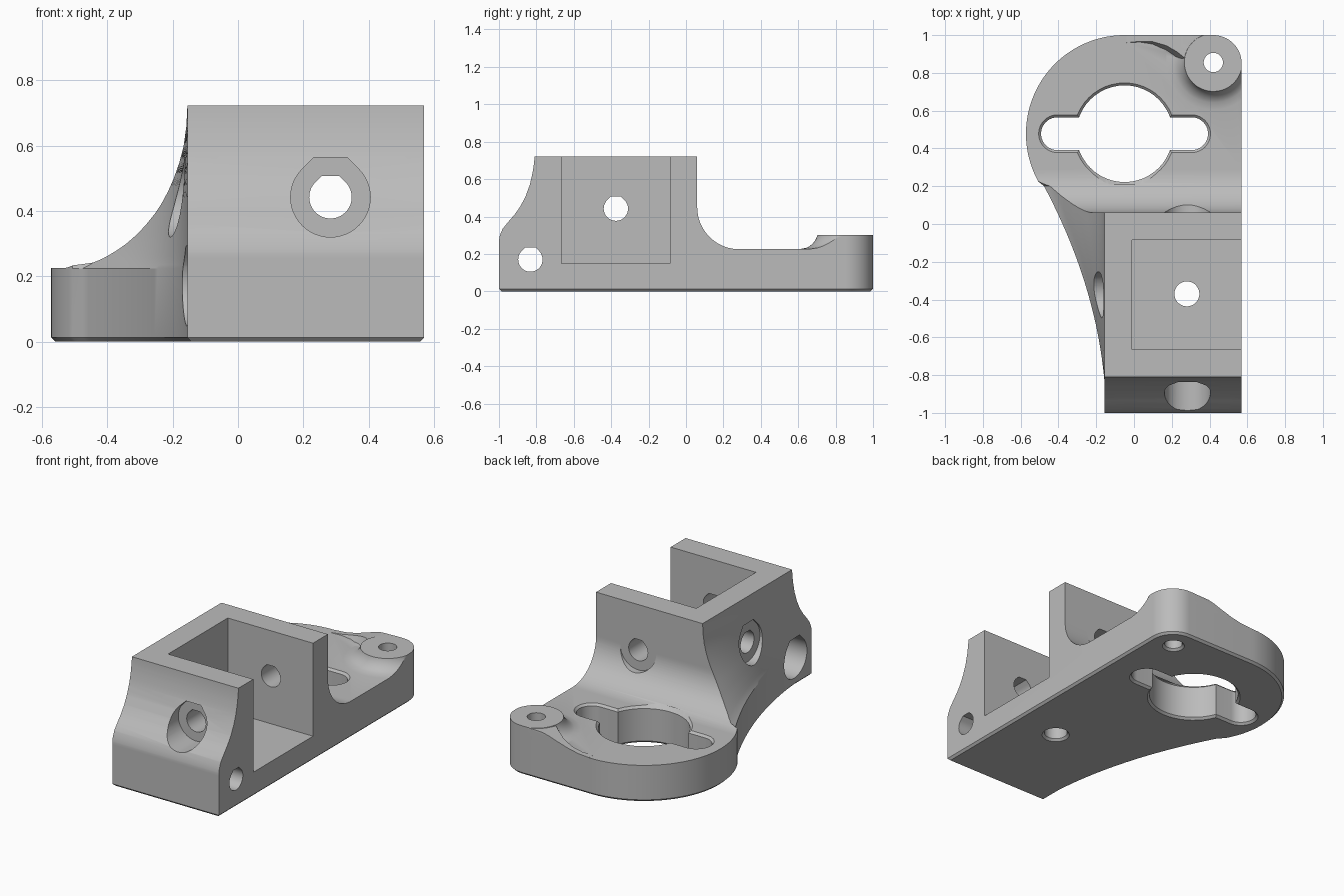
import bpy, bmesh, math
from mathutils import Vector

if "Cube" in bpy.data.objects:
    bpy.data.objects.remove(bpy.data.objects["Cube"])

grey = bpy.data.materials.new("plain grey")
grey.diffuse_color = (0.5, 0.5, 0.5, 1)
grey.use_nodes = True
grey.node_tree.nodes["Principled BSDF"].inputs["Base Color"].default_value = grey.diffuse_color
CH = 0.013  # edge chamfer


def loft(name, rings, hide=True):
    """Closed solid from a stack of rings with equal point counts."""
    bm = bmesh.new()
    vs = [[bm.verts.new(p) for p in r] for r in rings]
    n = len(rings[0])
    for a, b in zip(vs, vs[1:]):
        for i in range(n):
            j = (i + 1) % n
            bm.faces.new((a[i], a[j], b[j], b[i]))
    bm.faces.new(vs[0][::-1])
    bm.faces.new(vs[-1])
    bmesh.ops.recalc_face_normals(bm, faces=bm.faces)
    me = bpy.data.meshes.new(name)
    bm.to_mesh(me)
    bm.free()
    me.materials.append(grey)
    ob = bpy.data.objects.new(name, me)
    bpy.context.collection.objects.link(ob)
    ob.hide_render = hide
    return ob


def combine(ob, other, op):
    bpy.context.view_layer.objects.active = ob
    m = ob.modifiers.new("cut", 'BOOLEAN')
    m.operation, m.object, m.solver = op, other, 'EXACT'
    bpy.ops.object.modifier_apply(modifier=m.name)
    bpy.data.objects.remove(other)


def arc(cx, cy, r, a0, a1, n):
    return [(cx + r * math.cos(math.radians(a0 + (a1 - a0) * i / n)),
             cy + r * math.sin(math.radians(a0 + (a1 - a0) * i / n))) for i in range(n + 1)]


def round_hole(name, x, y, levels):
    return loft(name, [[(px, py, z) for px, py in arc(x, y, r, 0, 352.5, 47)] for r, z in levels])


def bore(name, axis, u, z, r, a, b):
    """Horizontal bore with a clipped teardrop roof."""
    sec = arc(0, 0, r, 135, 405, 36) + [(0.414 * r, r), (-0.414 * r, r)]
    if axis == 'X':
        return loft(name, [[(t, u + p, z + q) for p, q in sec] for t in (a, b)])
    return loft(name, [[(u + p, t, z + q) for p, q in sec] for t in (a, b)])


# side profile: front curve, block top, rear fillet, plate
prof = [(-1.1, -0.1), (-1.1, 0.25), (-1.0, 0.27), (-0.995, 0.3), (-0.98, 0.335), (-0.95, 0.372),
        (-0.917, 0.41), (-0.885, 0.455), (-0.857, 0.51), (-0.835, 0.57), (-0.82, 0.635),
        (-0.812, 0.69), (-0.81, 0.722), (0.06, 0.722)]
prof += arc(0.285, 0.45, 0.225, 180, 270, 24) + [(1.1, 0.225), (1.1, -0.1)]
body = loft("bracket", [[(x, y, z) for y, z in prof] for x in (-0.8, 0.8)], hide=False)

# screw boss with a flared foot
levels = [(0.25, 0.1), (0.25, 0.225)]
for i in range(1, 11):
    z = 0.225 + 0.0075 * i
    levels.append((0.25 - math.sqrt(0.01 - (0.325 - z) ** 2), z))
combine(body, round_hole("boss", 0.42, 0.855, levels), 'UNION')

# ramp running down from the boss along the rear edge
ramp = []
for x, h, y in ((-0.04, 0.226, 0.96), (0.03, 0.231, 0.967), (0.1, 0.245, 0.965), (0.17, 0.266, 0.945),
                (0.23, 0.286, 0.91), (0.28, 0.297, 0.87), (0.4, 0.2995, 0.855)):
    d = h - 0.2
    ramp.append([(x, 1.1, 0.1), (x, 1.1, h), (x, y, h), (x, y - 0.35 * d, h - 0.55 * d),
                 (x, y - d, 0.215), (x, y - d, 0.1)])
combine(body, loft("ramp", ramp), 'UNION')


# plan outline, with the left flank sweeping inward as it rises
def outline(g, inset=0.0):
    k = inset
    pts = [(0.57 - k, -1 + k)] + arc(0.42, 0.85, 0.15 - k, 0, 90, 16)
    pts += arc(-0.05, 0.478, 0.522 - k, 90, 209, 48)
    for i in range(31):
        y = 0.2 - 1.05 * i / 30
        t = y + 0.85
        pts.append((-0.155 + k - (0.08 * t + 0.215 * t * t) * g, y))
    return pts + [(-0.155 + k, -1 + k)]


flank = [(0, 1, CH), (CH, 1, 0), (0.224, 1, 0), (0.235, 0.93, 0), (0.255, 0.84, 0), (0.276, 0.76, 0),
         (0.3, 0.67, 0), (0.33, 0.57, 0), (0.36, 0.48, 0), (0.39, 0.395, 0), (0.42, 0.32, 0),
         (0.46, 0.235, 0), (0.5, 0.165, 0), (0.55, 0.095, 0), (0.6, 0.045, 0), (0.66, 0.012, 0),
         (0.72, 0, 0), (0.8, 0, 0)]
plan = loft("plan", [[(x, y, z) for x, y in outline(g, k)] for z, g, k in flank])
combine(body, plan, 'INTERSECT')

# open pocket in the block
box = [(-0.01, -0.665), (0.7, -0.665), (0.7, -0.085), (-0.01, -0.085)]
combine(body, loft("pocket", [[(x, y, z) for x, y in box] for z in (0.15, 0.9)]), 'DIFFERENCE')


# chamfered through holes in the base and boss
def through(r, top, chamfer_top):
    lv = [(r + 2 * CH, -CH), (r, CH)]
    return lv + ([(r, top - CH), (r + 2 * CH, top + CH)] if chamfer_top else [(r, top + 0.2)])


combine(body, round_hole("boss_hole", 0.42, 0.855, through(0.051, 0.3, False)), 'DIFFERENCE')
combine(body, round_hole("floor_hole", 0.28, -0.37, through(0.066, 0.15, False)), 'DIFFERENCE')

# keyhole opening: round centre with a slot across it
slot = []
for r, z in through(0.087, 0.225, True):
    sec = arc(0.305, 0.478, r, -90, 90, 20) + arc(-0.405, 0.478, r, 90, 270, 20)
    slot.append([(x, y, z) for x, y in sec])
combine(body, loft("slot", slot), 'DIFFERENCE')
combine(body, round_hole("centre_opening", -0.05, 0.478, through(0.256, 0.225, True)), 'DIFFERENCE')

# horizontal screw bores with their head recesses
for name, axis, u, z, r, a, b in (
        ("long_bore", 'Y', 0.283, 0.442, 0.065, -1.2, 0.5),
        ("front_recess", 'Y', 0.283, 0.442, 0.122, -1.2, -0.81),
        ("rear_recess", 'Y', 0.283, 0.442, 0.122, 0.06, 0.4),
        ("left_bore", 'X', -0.375, 0.442, 0.065, -0.8, 0.1),
        ("left_recess", 'X', -0.375, 0.442, 0.122, -0.8, -0.1545),
        ("cross_bore", 'X', -0.832, 0.17, 0.065, -0.8, 0.8),
        ("cross_recess", 'X', -0.832, 0.17, 0.122, -0.8, 0.1)):
    combine(body, bore(name, axis, u, z, r, a, b), 'DIFFERENCE')

bpy.ops.object.select_all(action='DESELECT')
body.select_set(True)
bpy.context.view_layer.objects.active = body
bpy.ops.object.shade_smooth_by_angle(angle=math.radians(28))
